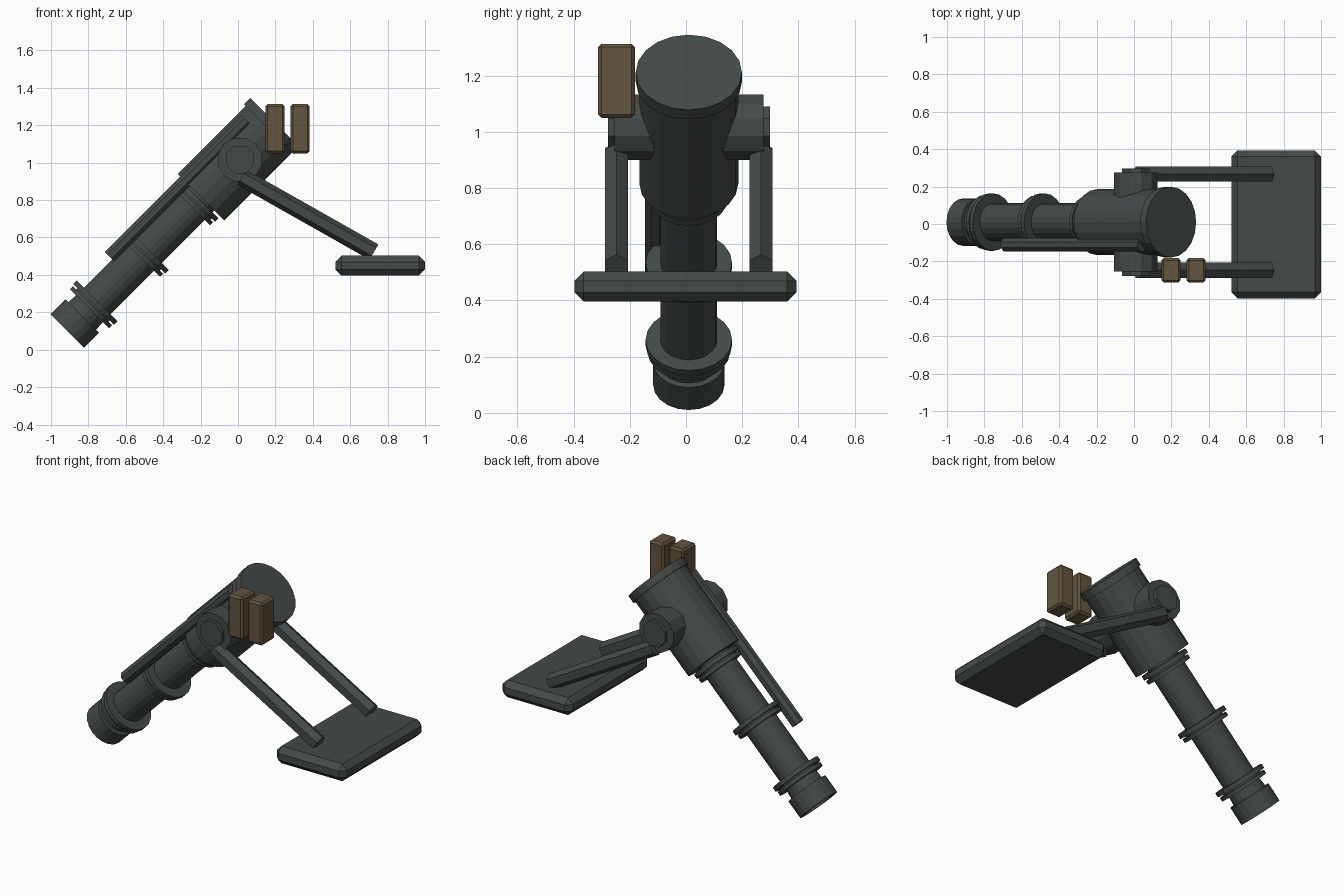
import bpy, bmesh, math
from mathutils import Vector, Matrix

if "Cube" in bpy.data.objects:
    bpy.data.objects.remove(bpy.data.objects["Cube"])


def material(name, rgb):
    m = bpy.data.materials.new(name)
    m.diffuse_color = (*rgb, 1)
    m.use_nodes = True
    m.node_tree.nodes["Principled BSDF"].inputs["Base Color"].default_value = m.diffuse_color
    return m


STEEL = material("dark_steel", (0.058, 0.070, 0.067))
BROWN = material("brown_canvas", (0.125, 0.090, 0.052))


def finish(bm, name, mat):
    bmesh.ops.recalc_face_normals(bm, faces=bm.faces)
    me = bpy.data.meshes.new(name)
    bm.to_mesh(me)
    bm.free()
    me.materials.append(mat)
    ob = bpy.data.objects.new(name, me)
    bpy.context.collection.objects.link(ob)
    return ob


def lathe(name, profile, matrix, sides, mat=STEEL, phase=0.0):
    """Revolve (height, radius) points about local z, closing both ends."""
    bm = bmesh.new()
    rings = []
    for h, r in profile:
        rings.append([bm.verts.new(matrix @ Vector((
            r * math.cos(phase + 2 * math.pi * i / sides),
            r * math.sin(phase + 2 * math.pi * i / sides), h)))
            for i in range(sides)])
    for a, b in zip(rings, rings[1:]):
        for i in range(sides):
            j = (i + 1) % sides
            bm.faces.new((a[i], a[j], b[j], b[i]))
    bm.faces.new(rings[0])
    bm.faces.new(rings[-1])
    return finish(bm, name, mat)


def rod(name, start, end, radius, sides, phase=0.0):
    """Straight prism between two points."""
    start, end = Vector(start), Vector(end)
    d = end - start
    if abs(d.y) > 0.001:
        rot = Matrix.Rotation(math.radians(-90), 4, 'X')
    else:
        rot = Matrix.Rotation(math.atan2(d.x, d.z), 4, 'Y')
    return lathe(name, [(0, radius), (d.length, radius)],
                 Matrix.Translation(start) @ rot, sides, STEEL, phase)


def box(name, lo, hi, bevel, mat):
    lo, hi = Vector(lo), Vector(hi)
    bm = bmesh.new()
    bmesh.ops.create_cube(bm, size=1)
    for v in bm.verts:
        v.co = (lo + hi) / 2 + v.co * (hi - lo)
    bmesh.ops.bevel(bm, geom=bm.edges[:], offset=bevel, segments=1,
                    affect='EDGES')
    return finish(bm, name, mat)


# Tilted tube axis: origin at the lower open end, running up at 45 degrees
YC = 0.01
TUBE = Matrix.Translation((-0.913, YC, 0.10)) @ Matrix.Rotation(math.pi / 4, 4, 'Y')


def collar(t, r1, r2):
    """Double ring around the barrel."""
    return [(t, 0.101), (t, r1), (t + 0.022, r1), (t + 0.022, 0.122),
            (t + 0.032, 0.122), (t + 0.032, r2), (t + 0.058, r2), (t + 0.058, 0.101)]


# Barrel with bore, lip and three collars
barrel = [(0.11, 0.098), (0.0, 0.098), (0.0, 0.127), (0.113, 0.127), (0.113, 0.105)]
barrel += collar(0.168, 0.147, 0.154)
barrel += collar(0.556, 0.145, 0.154)
barrel += collar(0.940, 0.140, 0.146)
barrel += [(1.03, 0.101)]
lathe("barrel", barrel, TUBE, 20)

# Breech and its end cap
lathe("breech", [(1.012, 0.176), (1.53, 0.176)], TUBE, 20)
lathe("breech_cap", [(1.525, 0.189), (1.572, 0.189)], TUBE, 20)

# Thin tube along the barrel's near side
side = [TUBE @ Vector((-0.121, -0.12, t)) for t in (0.44, 1.475)]
rod("side_tube", side[0], side[1], 0.039, 8, math.pi / 8)

# Pivot drum and hubs
rod("pivot_drum", (0.01, YC - 0.265, 1.016), (0.01, YC + 0.265, 1.016), 0.12, 12, math.pi / 12)
rod("pivot_hub", (0.01, YC - 0.288, 1.016), (0.01, YC + 0.288, 1.016), 0.08, 8, math.pi / 8)

# Pair of legs down to the foot plate
for label, s in (("near", -1), ("far", 1)):
    y = YC + s * 0.257
    rod(label + "_leg", (0.02, y, 0.922), (0.727, y, 0.522), 0.047, 6)

# Foot plate
box("foot_plate", (0.52, -0.397, 0.396), (1.0, 0.393, 0.503), 0.033, STEEL)

# Pair of brown pouches beside the breech
for label, x in (("inner", 0.147), ("outer", 0.281)):
    box(label + "_pouch", (x, -0.313, 1.05), (x + 0.102, -0.182, 1.313), 0.012, BROWN)
